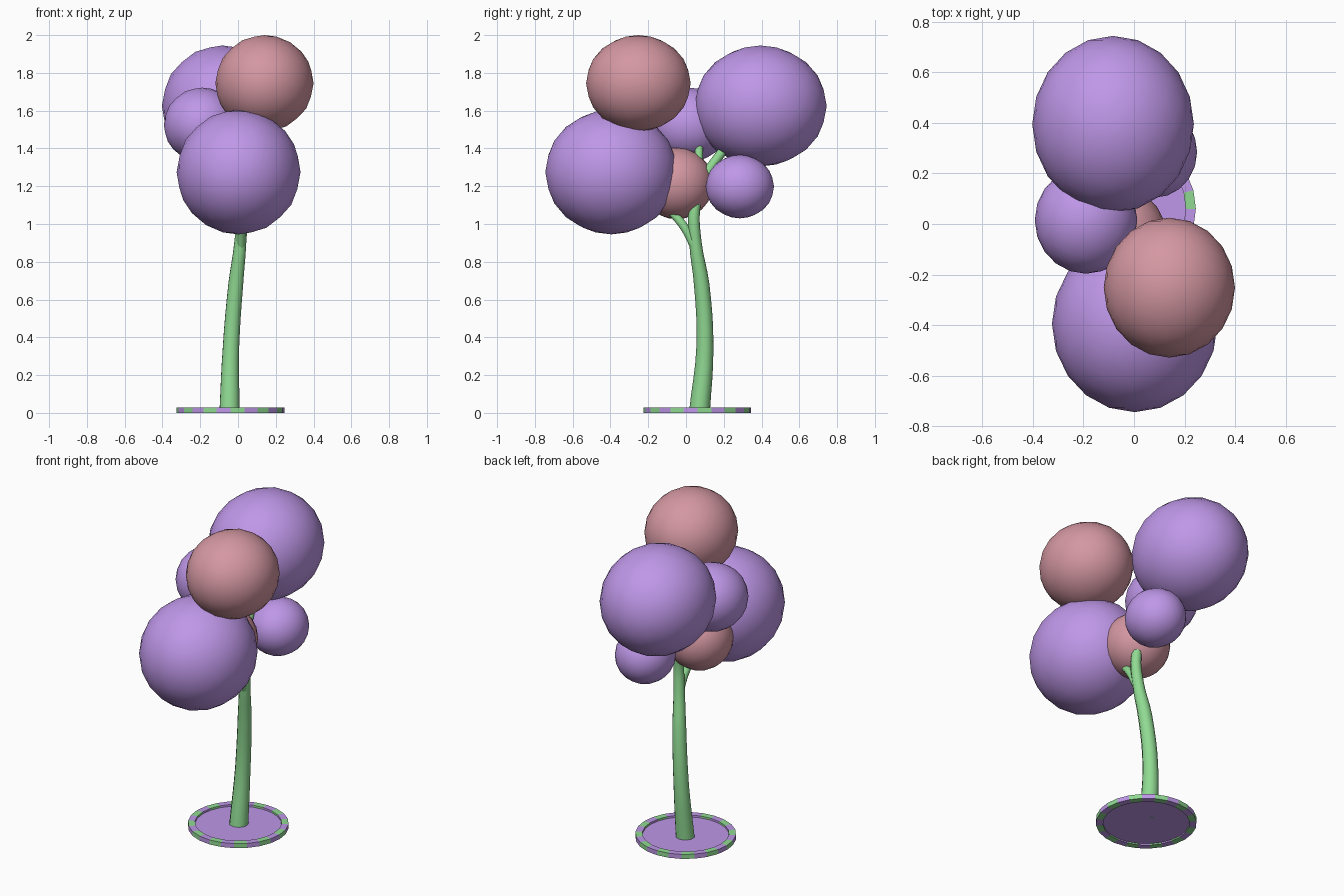
import bpy, bmesh
from math import pi, cos, sin

if "Cube" in bpy.data.objects:
    bpy.data.objects.remove(bpy.data.objects["Cube"])


def material(name, rgb):
    m = bpy.data.materials.new(name)
    m.diffuse_color = (*rgb, 1)
    m.use_nodes = True
    m.node_tree.nodes["Principled BSDF"].inputs["Base Color"].default_value = m.diffuse_color
    return m


PURPLE = material("purple", (0.52, 0.31, 0.81))
PINK = material("pink", (0.66, 0.31, 0.36))
GREEN = material("green", (0.28, 0.70, 0.29))


def finish(name, bm, mats):
    mesh = bpy.data.meshes.new(name)
    bm.normal_update()
    bm.to_mesh(mesh)
    bm.free()
    for m in mats:
        mesh.materials.append(m)
    ob = bpy.data.objects.new(name, mesh)
    bpy.context.collection.objects.link(ob)
    return ob


# Foliage balls: slightly stretched icospheres
def foliage(name, centre, radii, mat):
    bm = bmesh.new()
    bmesh.ops.create_icosphere(bm, subdivisions=3, radius=1)
    for f in bm.faces:
        f.smooth = True
    ob = finish(name, bm, [mat])
    ob.location = centre
    ob.scale = radii


foliage("foliage_back", (-0.083, 0.395, 1.625), (0.32, 0.35, 0.32), PURPLE)
foliage("foliage_front", (0.003, -0.395, 1.275), (0.328, 0.35, 0.33), PURPLE)
foliage("foliage_top", (0.14, -0.252, 1.745), (0.26, 0.277, 0.255), PINK)
foliage("foliage_left", (-0.19, 0.015, 1.525), (0.203, 0.212, 0.197), PURPLE)
foliage("foliage_right", (0.08, 0.285, 1.198), (0.17, 0.181, 0.168), PURPLE)
foliage("foliage_core", (-0.06, -0.05, 1.215), (0.19, 0.195, 0.19), PINK)


# Trunk and branches: tapered tubes along (x, y, z, radius) points
def limb(name, pts):
    cu = bpy.data.curves.new(name, 'CURVE')
    cu.dimensions = '3D'
    cu.bevel_depth = 1
    cu.bevel_resolution = 3
    cu.resolution_u = 4
    cu.use_fill_caps = True
    sp = cu.splines.new('BEZIER')
    sp.bezier_points.add(len(pts) - 1)
    for bp, (x, y, z, r) in zip(sp.bezier_points, pts):
        bp.co = (x, y, z)
        bp.radius = r
        bp.handle_left_type = bp.handle_right_type = 'AUTO'
    sp.use_smooth = True
    cu.materials.append(GREEN)
    ob = bpy.data.objects.new(name, cu)
    bpy.context.collection.objects.link(ob)
    bpy.ops.object.select_all(action='DESELECT')
    ob.select_set(True)
    bpy.context.view_layer.objects.active = ob
    bpy.ops.object.convert(target='MESH')
    bpy.ops.object.shade_smooth_by_angle(angle=pi / 4)


limb("trunk", [(-0.045, 0.072, 0.012, 0.055), (-0.037, 0.1, 0.35, 0.045),
               (-0.012, 0.083, 0.68, 0.041), (0.012, 0.05, 0.9, 0.033),
               (0.02, 0.045, 1.08, 0.03), (0.0, 0.085, 1.22, 0.027),
               (-0.03, 0.21, 1.41, 0.024)])
limb("branch_front", [(0.015, 0.045, 0.88, 0.024), (0.015, -0.01, 0.985, 0.024),
                      (0.0, -0.09, 1.08, 0.022)])
limb("branch_left", [(0.0, 0.08, 1.2, 0.024), (-0.04, 0.068, 1.36, 0.022),
                     (-0.1, 0.08, 1.52, 0.02)])

# Base: striped rim around a recessed plate
CX, CY, N = -0.04, 0.06, 24
bm = bmesh.new()
loops = []
for i in range(N):
    a = 2 * pi * i / N
    loops.append([bm.verts.new((CX + r * cos(a), CY + r * sin(a), z))
                  for r, z in ((0.285, 0), (0.285, 0.028), (0.245, 0.028), (0.245, 0))])
for i in range(N):
    p, q = loops[i], loops[(i + 1) % N]
    for j in range(4):
        k = (j + 1) % 4
        bm.faces.new((p[j], q[j], q[k], p[k])).material_index = i % 2
finish("base_rim", bm, [GREEN, PURPLE])

bm = bmesh.new()
bmesh.ops.create_cone(bm, cap_ends=True, segments=N, radius1=0.246, radius2=0.246, depth=0.008)
plate = finish("base_plate", bm, [PURPLE])
plate.location = (CX, CY, 0.012)
